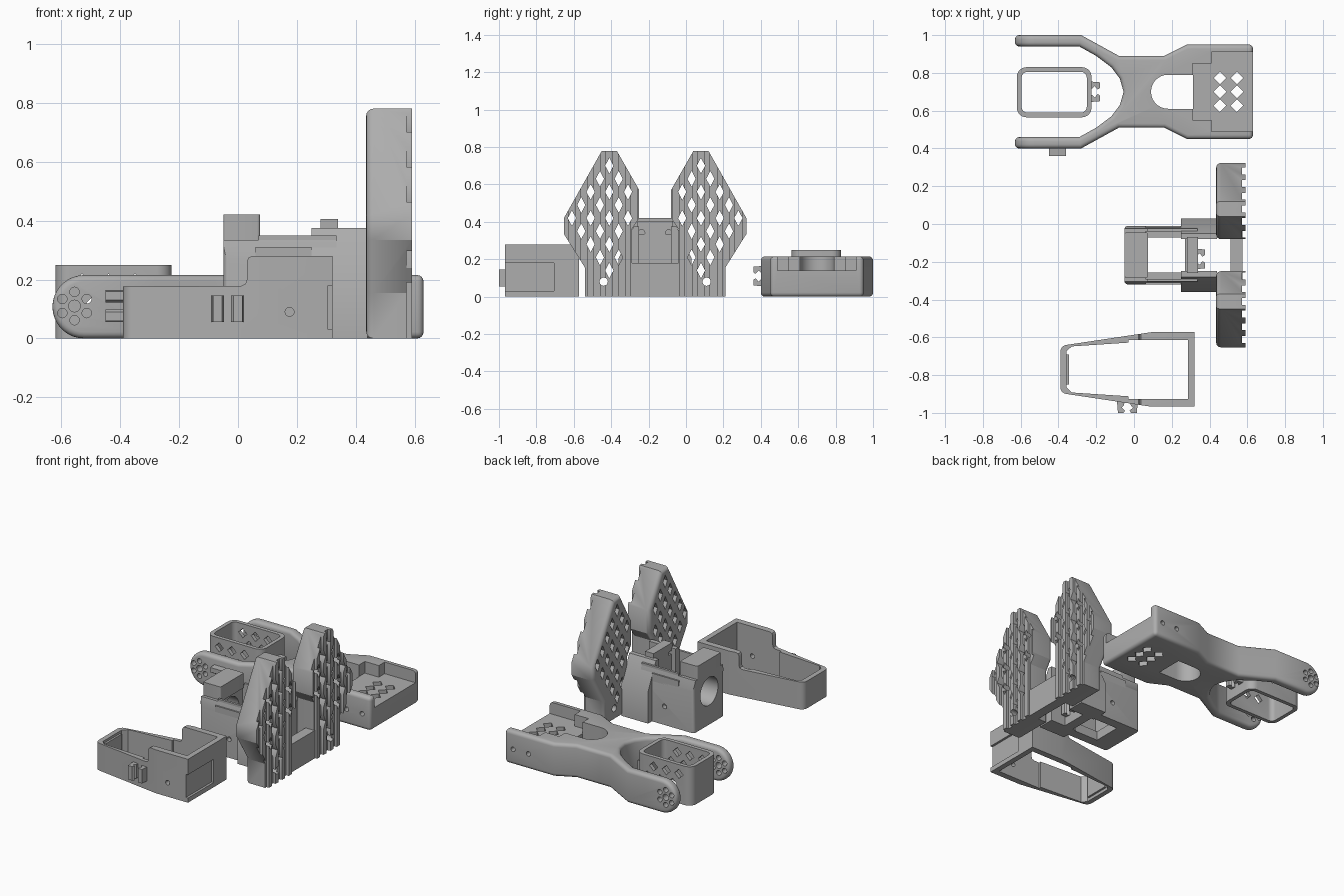
import bpy, bmesh, math

if "Cube" in bpy.data.objects:
    bpy.data.objects.remove(bpy.data.objects["Cube"], do_unlink=True)

GREY = bpy.data.materials.new("printed_grey")
GREY.use_nodes = True
GREY.diffuse_color = (0.42, 0.42, 0.42, 1)
GREY.node_tree.nodes["Principled BSDF"].inputs["Base Color"].default_value = (0.42, 0.42, 0.42, 1)


# ---------- helpers ----------
def prism(axis, pts, a, b):
    """Solid spec: 2D outline in the two other axes, swept from a to b."""
    return ("xyz".index(axis), pts, a, b)


def box(x0, x1, y0, y1, z0, z1):
    return prism("z", [(x0, y0), (x1, y0), (x1, y1), (x0, y1)], z0, z1)


def circle(u, v, r, n=20):
    return [(u + r * math.cos(math.tau * i / n), v + r * math.sin(math.tau * i / n)) for i in range(n)]


def diamond(u, v, w, h):
    return [(u - w, v), (u, v - h), (u + w, v), (u, v + h)]


def make(name, solids):
    bm = bmesh.new()
    for k, pts, a, b in solids:
        rings = []
        for d in (a, b):
            ring = []
            for p in pts:
                co = list(p)
                co.insert(k, d)
                ring.append(bm.verts.new(co))
            rings.append(ring)
        lo, hi = rings
        bm.faces.new(lo)
        bm.faces.new(hi)
        for i in range(len(pts)):
            j = (i + 1) % len(pts)
            bm.faces.new((lo[i], lo[j], hi[j], hi[i]))
    bmesh.ops.recalc_face_normals(bm, faces=bm.faces)
    me = bpy.data.meshes.new(name)
    bm.to_mesh(me)
    bm.free()
    me.materials.append(GREY)
    ob = bpy.data.objects.new(name, me)
    bpy.context.collection.objects.link(ob)
    return ob


def bake(ob):
    dg = bpy.context.evaluated_depsgraph_get()
    me = bpy.data.meshes.new_from_object(ob.evaluated_get(dg))
    ob.modifiers.clear()
    ob.data = me


def cut(ob, *solids):
    cutter = make("cutter", solids)
    cutter.hide_render = True
    mod = ob.modifiers.new("cut", "BOOLEAN")
    mod.operation, mod.solver, mod.object = "DIFFERENCE", "EXACT", cutter
    bake(ob)
    bpy.data.objects.remove(cutter, do_unlink=True)


def round_edges(ob, width, rule, segments=4):
    """Round the edges whose two end points both satisfy the rule."""
    bm = bmesh.new()
    bm.from_mesh(ob.data)
    edges = [e for e in bm.edges if rule(e.verts[0].co, e.verts[1].co)]
    bmesh.ops.bevel(bm, geom=edges, offset=width, segments=segments, profile=0.5, affect="EDGES")
    bm.to_mesh(ob.data)
    bm.free()


def upright(a, b):
    return abs(a.z - b.z) > 0.05 and abs(a.x - b.x) + abs(a.y - b.y) < 0.001


def inside(p, poly):
    hit = False
    for (u0, v0), (u1, v1) in zip(poly, poly[1:] + poly[:1]):
        if (v0 > p[1]) != (v1 > p[1]) and p[0] < u0 + (p[1] - v0) * (u1 - u0) / (v1 - v0):
            hit = not hit
    return hit


def clip(name, centre, out, sign, stack):
    """Cable clip: two hooked prongs facing each other."""
    o, s = "xyz".index(out), "xyz".index(stack)
    k = 3 - o - s
    hook = [(-0.02, 0.015), (0.0, 0.018), (0.012, 0.03), (0.028, 0.012), (0.04, 0.02), (0.04, 0.05), (-0.02, 0.055)]
    prongs = []
    for side in (1, -1):
        pts = []
        for d, w in hook:
            co = list(centre)
            co[o] += sign * d
            co[s] += side * w
            del co[k]
            pts.append(tuple(co))
        prongs.append(prism("xyz"[k], pts, centre[k] - 0.045, centre[k] + 0.045))
    make(name, prongs)


# ---------- forked arm frame ----------
MID = 0.70
half = [(0.63, 0.25), (0.28, 0.25), (0.16, 0.19), (-0.08, 0.19), (-0.28, 0.30), (-0.63, 0.30),
        (-0.63, 0.24), (-0.29, 0.24), (-0.20, 0.19), (-0.12, 0.13), (-0.075, 0.07), (-0.055, 0.0)]
outline = [(x, MID + d) for x, d in half] + [(x, MID - d) for x, d in half[-2::-1]]
frame = make("fork_frame", [prism("z", outline, 0, 0.215)])
R = 0.1075
arc = [(-0.5225 - R * math.sin(math.pi * i / 18), R - R * math.cos(math.pi * i / 18)) for i in range(19)]
cut(frame, prism("y", [(-0.5225, -0.1), *arc, (-0.5225, 0.3), (-0.75, 0.3), (-0.75, -0.1)], 0.3, 1.1))
bev = frame.modifiers.new("soft_edges", "BEVEL")
bev.width, bev.segments, bev.limit_method, bev.angle_limit = 0.022, 4, "ANGLE", math.radians(40)
bev.use_clamp_overlap = False
bake(frame)
# servo seat, then slot and round or diamond holes
seat = [(0.31, 0.15), (0.41, 0.15), (0.41, 0.21), (0.7, 0.21)]
cut(frame, prism("z", [(x, MID + d) for x, d in seat] + [(x, MID - d) for x, d in seat[::-1]], 0.14, 0.3))
slot = [(0.18 - 0.09 * math.sin(math.pi * i / 14), MID + 0.09 * math.cos(math.pi * i / 14)) for i in range(15)]
holes = [prism("z", slot + [(0.312, MID - 0.09), (0.312, MID + 0.09)], -0.1, 0.3)]
holes += [prism("z", diamond(x, MID + d, 0.034, 0.034), -0.1, 0.3) for x in (0.455, 0.545) for d in (-0.073, 0, 0.073)]
holes += [prism("y", circle(-0.555, 0.11, 0.02), 0.3, 1.1)]
for i in range(6):
    t = math.tau * (i + 0.5) / 6
    holes.append(prism("y", circle(-0.555 + 0.048 * math.cos(t), 0.11 + 0.048 * math.sin(t), 0.016), 0.3, 1.1))
for x in (0.46, 0.57):
    holes += [prism("y", circle(x, 0.10, 0.015), 0.4, 0.49), prism("y", circle(x, 0.10, 0.015), 0.91, 1.0)]
cut(frame, *holes)
clip("fork_clip", (-0.405, 0.40, 0.11), "y", -1, "z")

# ---------- rectangular sleeve between the fork arms ----------
sleeve = make("sleeve", [box(-0.62, -0.225, 0.565, 0.83, 0, 0.25)])
round_edges(sleeve, 0.05, upright, 6)
core = make("sleeve_core", [box(-0.595, -0.25, 0.59, 0.805, -0.1, 0.35)])
core.hide_render = True
round_edges(core, 0.03, upright, 6)
mod = sleeve.modifiers.new("hollow", "BOOLEAN")
mod.operation, mod.solver, mod.object = "DIFFERENCE", "EXACT", core
bake(sleeve)
bpy.data.objects.remove(core, do_unlink=True)
cut(sleeve, *[prism("y", diamond(x + dx, z, 0.03, 0.03), 0.5, 0.9)
              for z, dx in ((0.19, 0), (0.12, 0.045)) for x in (-0.53, -0.44, -0.35)])
clip("sleeve_clip", (-0.22, MID, 0.11), "x", 1, "y")

# ---------- foot plates with ribs and diamond lattice ----------
CY = -0.165
shape = [(0.125, 0), (0.375, 0), (0.375, 0.155), (0.488, 0.335), (0.488, 0.42), (0.285, 0.78),
         (0.205, 0.78), (0.085, 0.57), (0.085, 0.42), (0.125, 0.36)]
for side, label in ((1, "rear"), (-1, "front")):
    plate = make(label + "_foot_plate", [prism("x", [(CY + side * d, z) for d, z in shape], 0.435, 0.59)])
    round_edges(plate, 0.025, lambda a, b: a.x < 0.44 and b.x < 0.44)
    cut(plate, *[box(0.572, 0.7, CY + side * c - 0.018, CY + side * c + 0.018, -0.1, 0.9)
                 for c in [0.111 + 0.067 * i for i in range(6)]])
    lattice = [prism("x", circle(CY + side * 0.275, 0.08, 0.022), 0.3, 0.7)]
    for k in range(-4, 5):
        for j in range(7):
            d, z = 0.245 + 0.05 * k, 0.14 + 0.14 * j + (0.07 if k % 2 else 0)
            if all(inside(p, shape) for p in diamond(d, z, 0.04, 0.06)):
                lattice.append(prism("x", diamond(CY + side * d, z, 0.022, 0.042), 0.3, 0.7))
    cut(plate, *lattice)
    # bracket arm with a sloped shoulder
    arm = [(0.085, 0), (0.195, 0), (0.195, 0.205), (0.115, 0.375), (0.085, 0.375)]
    make(label + "_bracket_arm", [prism("x", [(CY + side * d, z) for d, z in arm], 0.25, 0.44)])
make("foot_crossbar", [box(0.51, 0.575, CY - 0.13, CY + 0.13, 0, 0.18)])

# ---------- base housing ----------
section = [(-0.155, 0), (0.155, 0), (0.155, 0.27), (0.14, 0.335), (-0.14, 0.335), (-0.155, 0.27)]
housing = make("base_housing", [prism("x", [(CY + d, z) for d, z in section], -0.05, 0.335)])
round_edges(housing, 0.02, lambda a, b: upright(a, b) and a.x < 0)
cut(housing, box(0.06, 0.28, CY - 0.125, CY + 0.125, 0.06, 0.5))
cut(housing, box(0.075, 0.27, CY - 0.093, CY + 0.093, -0.1, 0.2))
cut(housing, prism("x", circle(CY, 0.215, 0.09, 32), -0.2, 0.15))
cut(housing, *[prism("y", circle(0.16, 0.12, 0.015), y, y + 0.1) for y in (CY - 0.21, CY + 0.11)])
top_block = make("housing_top_block", [box(-0.05, 0.075, CY - 0.12, CY + 0.12, 0.325, 0.42)])
round_edges(top_block, 0.01, lambda a, b: upright(a, b))
end_block = make("housing_end_block", [box(0.28, 0.34, CY - 0.095, CY + 0.095, 0.3, 0.405)])
cut(end_block, *[prism("x", circle(CY + d, 0.34, 0.018), 0.2, 0.5) for d in (-0.073, 0.073)])
for side, label in ((1, "rear"), (-1, "front")):
    y0, y1 = sorted((CY + side * 0.125, CY + side * 0.14))
    make(label + "_housing_rim", [box(0.07, 0.335, y0, y1, 0.32, 0.35)])
    y0, y1 = sorted((CY + side * 0.135, CY + side * 0.155))
    make(label + "_housing_strip", [box(0.06, 0.25, y0, y1, 0.26, 0.31)])
clip("housing_clip", (0.335, -0.185, 0.10), "x", 1, "y")

# ---------- open tray ----------
TY = -0.77
tray_half = [(0.32, 0.197), (0.09, 0.197), (-0.39, 0.125)]
tray = make("tray", [prism("z", [(x, TY + d) for x, d in tray_half] + [(x, TY - d) for x, d in tray_half[::-1]], 0, 0.28)])
round_edges(tray, 0.03, lambda a, b: upright(a, b) and a.x < -0.3)
inner = [(0.285, 0.157), (-0.03, 0.157), (-0.03, 0.142), (-0.33, 0.122), (-0.358, 0.095)]
cut(tray, prism("z", [(x, TY + d) for x, d in inner] + [(x, TY - d) for x, d in inner[::-1]], -0.1, 0.4))
step = [(-0.5, 0.175), (0.01, 0.178), (0.025, 0.185), (0.03, 0.20), (0.03, 0.262), (0.036, 0.274), (0.05, 0.281),
        (0.05, 0.4), (-0.5, 0.4)]
cut(tray, prism("y", step, -1.1, -0.4))
cut(tray, box(0.305, 0.4, -1.1, -0.705, 0.03, 0.18), prism("y", circle(0.175, 0.09, 0.015), -1.1, -0.88))
make("tray_end_rib", [box(-0.365, -0.345, TY - 0.08, TY + 0.08, 0.02, 0.16)])
clip("tray_clip", (-0.035, -0.96, 0.10), "y", -1, "x")

# ---------- shading ----------
for ob in list(bpy.context.collection.objects):
    if ob.type == "MESH" and ob.data.materials and ob.data.materials[0] == GREY:
        bpy.ops.object.select_all(action="DESELECT")
        ob.select_set(True)
        bpy.context.view_layer.objects.active = ob
        bpy.ops.object.shade_smooth_by_angle(angle=math.radians(32))
